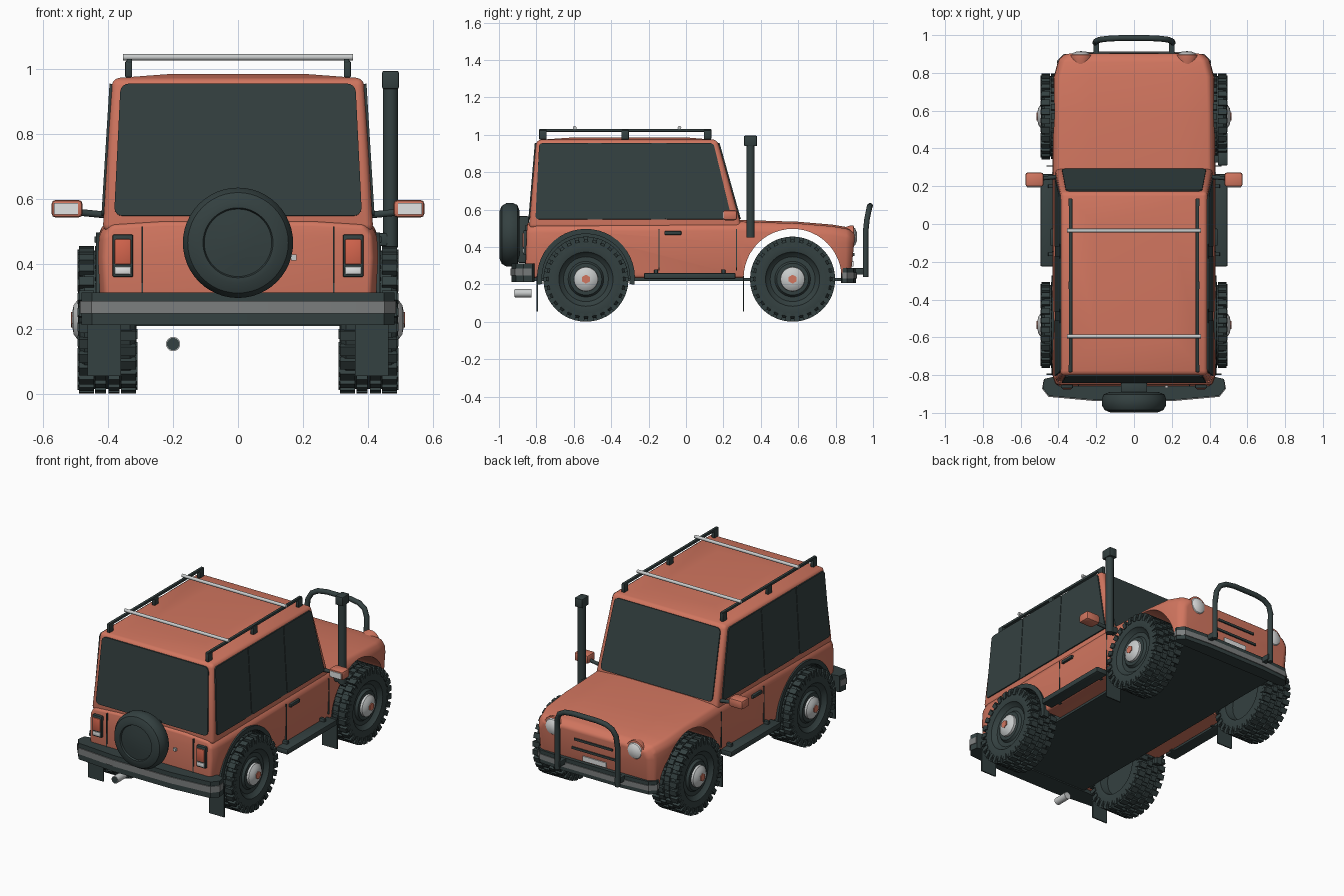
import bpy, bmesh, math
from mathutils import Matrix, Vector

old = bpy.data.objects.get("Cube")
if old:
    bpy.data.objects.remove(old, do_unlink=True)


def material(name, rgb):
    m = bpy.data.materials.new(name)
    m.use_nodes = True
    m.diffuse_color = (*rgb, 1)
    m.node_tree.nodes["Principled BSDF"].inputs["Base Color"].default_value = (*rgb, 1)
    return m


PAINT = material("orange_paint", (0.64, 0.18, 0.115))
DARK = material("dark_trim", (0.034, 0.052, 0.052))
SILVER = material("silver", (0.58, 0.6, 0.6))
GREY = material("grey_strip", (0.2, 0.21, 0.21))
LENS = material("tail_lens", (0.66, 0.13, 0.075))
WHITE = material("white_glass", (0.75, 0.76, 0.76))
parts = []


def finish(name, bm, mat):
    bmesh.ops.recalc_face_normals(bm, faces=bm.faces[:])
    me = bpy.data.meshes.new(name)
    bm.to_mesh(me)
    bm.free()
    me.materials.append(mat)
    ob = bpy.data.objects.new(name, me)
    bpy.context.collection.objects.link(ob)
    parts.append(ob)
    return ob


def box(name, centre, size, mat, bevel=0.0):
    bm = bmesh.new()
    bmesh.ops.create_cube(bm, size=1, matrix=Matrix.Translation(centre) @ Matrix.Diagonal((*size, 1)))
    if bevel:
        bmesh.ops.bevel(bm, geom=bm.edges[:], offset=bevel, segments=2, profile=0.5, affect='EDGES')
    return finish(name, bm, mat)


def loft(name, rings, mat):
    bm = bmesh.new()
    loops = [[bm.verts.new(p) for p in r] for r in rings]
    n = len(loops[0])
    for a, b in zip(loops, loops[1:]):
        for i in range(n):
            j = (i + 1) % n
            bm.faces.new((a[i], a[j], b[j], b[i]))
    bm.faces.new(loops[0])
    bm.faces.new(loops[-1])
    return finish(name, bm, mat)


def prism(name, half, z0, z1, mat):
    """Mirrored plan outline, extruded upward."""
    outline = half + [(-x, y) for x, y in reversed(half)]
    return loft(name, [[(x, y, z) for x, y in outline] for z in (z0, z1)], mat)


def lathe(name, profile, mat, pos, turn=0, steps=48):
    """Profile of (axial, radius) spun about local x, then turned about z."""
    bm = bmesh.new()
    vs = [bm.verts.new((a, 0, r)) for a, r in profile]
    es = [bm.edges.new(p) for p in zip(vs, vs[1:])]
    bmesh.ops.spin(bm, geom=vs + es, cent=(0, 0, 0), axis=(1, 0, 0), angle=math.tau, steps=steps)
    bmesh.ops.remove_doubles(bm, verts=bm.verts[:], dist=0.0002)
    ob = finish(name, bm, mat)
    ob.location, ob.rotation_euler.z = pos, math.radians(turn)
    return ob


def tube(name, pts, r, mat):
    cu = bpy.data.curves.new(name, 'CURVE')
    cu.dimensions, cu.bevel_depth, cu.bevel_resolution, cu.use_fill_caps = '3D', r, 3, True
    sp = cu.splines.new('POLY')
    sp.points.add(len(pts) - 1)
    for p, q in zip(sp.points, pts):
        p.co = (*q, 1)
    cu.materials.append(mat)
    ob = bpy.data.objects.new(name, cu)
    bpy.context.collection.objects.link(ob)
    return ob


def pane(name, corners, thick, mat=DARK, radius=0.025):
    """Round-cornered plate straddling a flat surface."""
    bm = bmesh.new()
    f = bm.faces.new([bm.verts.new(c) for c in corners])
    f.normal_update()
    n = f.normal.copy()
    bmesh.ops.bevel(bm, geom=bm.verts[:], offset=radius, segments=4, profile=0.5, affect='VERTICES')
    bmesh.ops.translate(bm, verts=bm.verts[:], vec=-n * thick / 2)
    new = bmesh.ops.extrude_face_region(bm, geom=bm.faces[:])["geom"]
    bmesh.ops.translate(bm, verts=[v for v in new if isinstance(v, bmesh.types.BMVert)], vec=n * thick)
    return finish(name, bm, mat)


def bake(ob):
    dg = bpy.context.evaluated_depsgraph_get()
    me = bpy.data.meshes.new_from_object(ob.evaluated_get(dg))
    ob.modifiers.clear()
    ob.data = me


def soften(ob, width):
    b = ob.modifiers.new("soft_edges", 'BEVEL')
    b.width, b.segments, b.limit_method, b.angle_limit = width, 3, 'ANGLE', math.radians(28)


# Lower body: cross-sections (bottom y, top y, half width, top z) from tail to nose
REAR_Y, FRONT_Y, AXLE_Z = -0.535, 0.57, 0.228
sections = [(-0.86, -0.85, 0.415, 0.53), (-0.8, -0.8, 0.432, 0.535), (0.28, 0.28, 0.432, 0.545),
            (0.6, 0.6, 0.43, 0.535), (0.78, 0.78, 0.425, 0.52), (0.865, 0.87, 0.4, 0.505),
            (0.88, 0.905, 0.37, 0.478)]
rings = []
for yb, yt, w, t in sections:
    half = [(w - 0.01, 0.235), (w, 0.42), (w - 0.004, t - 0.045), (w - 0.028, t - 0.01), (w * 0.55, t)]
    ring = half + [(-x, z) for x, z in reversed(half)]
    rings.append([(x, yb + (yt - yb) * (z - 0.235) / (t - 0.235), z) for x, z in ring])
body = loft("body", rings, PAINT)
soften(body, 0.014)

# Wheel openings: one through the nose, dark pockets at the rear
cutters = [lathe("front_arch_cutter", [(-1, 0), (-1, 0.262), (1, 0.262), (1, 0)], PAINT, (0, 0.57, 0.235))]
for s in (1, -1):
    cutters.append(lathe("rear_arch_cutter", [(-0.15, 0), (-0.15, 0.25), (0.15, 0.25), (0.15, 0)],
                         DARK, (s * 0.44, REAR_Y, 0.235)))
for c in cutters:
    c.hide_render = True
    m = body.modifiers.new("arch", 'BOOLEAN')
    m.object, m.operation, m.solver, m.material_mode = c, 'DIFFERENCE', 'EXACT', 'TRANSFER'
bake(body)
for c in cutters:
    parts.remove(c)
    bpy.data.objects.remove(c, do_unlink=True)

box("floor", (0, 0, 0.226), (0.62, 1.68, 0.014), DARK)


# Cabin with slightly domed roof
def cabin_at(z):
    t = (z - 0.5) / 0.472
    return 0.417 - 0.029 * t, -0.84 + 0.04 * t, 0.3 - 0.132 * t


def plan(z, w, y0, y1):
    return [(-w, y0, z), (w, y0, z), (w, y1, z), (-w, y1, z)]


cabin = loft("cabin", [plan(0.5, *cabin_at(0.5)), plan(0.972, *cabin_at(0.972)),
                       plan(0.986, 0.2, -0.6, 0.0)], PAINT)
soften(cabin, 0.022)
bake(cabin)

# Windows
LO, HI = 0.548, 0.955
for name, k, wl, wh in (("rear_window", 1, 0.382, 0.362), ("windscreen", 2, 0.382, 0.36)):
    yl, yh = cabin_at(LO)[k], cabin_at(HI)[k]
    pane(name, [(-wl, yl, LO), (wl, yl, LO), (wh, yh, HI), (-wh, yh, HI)], 0.014)
for s in (1, -1):
    xl, xh = s * cabin_at(LO)[0], s * cabin_at(HI)[0]

    def side(name, a, b, c, d, thick):
        pane(name, [(xl, a, LO), (xl, b, LO), (xh, c, HI), (xh, d, HI)], thick, radius=0.018)
    side("side_glass_band", -0.805, 0.245, 0.147, -0.785, 0.008)
    side("rear_side_window", -0.805, -0.51, -0.51, -0.785, 0.014)
    side("middle_side_window", -0.465, -0.17, -0.17, -0.465, 0.014)
    side("front_side_window", -0.12, 0.245, 0.147, -0.12, 0.014)


# Wheels
def wheel(y, s):
    pos, turn = (s * 0.4025, y, AXLE_Z), 0 if s > 0 else 180
    lathe("tyre", [(-0.04, 0), (-0.04, 0.13), (-0.085, 0.14), (-0.09, 0.17), (-0.085, 0.2), (-0.07, 0.213),
                   (0.07, 0.213), (0.085, 0.2), (0.09, 0.17), (0.085, 0.145), (0.075, 0.138),
                   (0.062, 0.12), (0.062, 0.095), (0.076, 0.085), (0.08, 0)], DARK, pos, turn)
    lathe("hubcap", [(0.07, 0.066), (0.09, 0.064), (0.104, 0.045), (0.109, 0.02), (0.109, 0)],
          SILVER, pos, turn, 32)
    lathe("hub_nut", [(0.1, 0.024), (0.113, 0.024), (0.113, 0)], PAINT, pos, turn, 6)
    bm = bmesh.new()
    n = 28
    for i in range(n):
        for ax, length, shift in ((-0.065, 0.046, 0), (-0.021, 0.034, 0.5), (0.021, 0.034, 0), (0.065, 0.046, 0.5)):
            rot = Matrix.Rotation(math.tau * (i + shift) / n, 4, 'X')
            bmesh.ops.create_cube(bm, size=1, matrix=rot @ Matrix.Translation((ax, 0, 0.216))
                                  @ Matrix.Diagonal((length, 0.031, 0.022, 1)))
            if abs(ax) > 0.05:
                bmesh.ops.create_cube(bm, size=1, matrix=rot @ Matrix.Translation((math.copysign(0.084, ax), 0, 0.2))
                                      @ Matrix.Diagonal((0.016, 0.024, 0.034, 1)))
    tread = finish("tyre_tread", bm, DARK)
    tread.location, tread.rotation_euler.z = pos, math.radians(turn)


for s in (1, -1):
    for y in (REAR_Y, FRONT_Y):
        wheel(y, s)
    # Rear arch trim
    arc = [math.radians(-8 + 196 * i / 24) for i in range(25)]
    loft("rear_arch_trim", [[(s * x, REAR_Y + r * math.cos(a), 0.235 + r * math.sin(a))
                             for x, r in ((0.4, 0.235), (0.438, 0.235), (0.438, 0.262), (0.4, 0.262))]
                            for a in arc], DARK)
    # Side step, mud flaps, door details
    box("side_step", (s * 0.458, 0.02, 0.245), (0.075, 0.49, 0.034), DARK, 0.008)
    for y in (-0.16, 0.2):
        box("step_bracket", (s * 0.43, y, 0.255), (0.05, 0.02, 0.05), DARK, 0.004)
    for y in (-0.795, 0.307):
        box("mud_flap", (s * 0.412, y, 0.15), (0.104, 0.007, 0.19), DARK)
    box("door_handle", (s * 0.433, -0.07, 0.475), (0.02, 0.09, 0.02), DARK, 0.004)
    for y in (-0.145, 0.27):
        box("door_gap", (s * 0.425, y, 0.385), (0.016, 0.004, 0.22), DARK)
    # Mirrors
    tube("mirror_arm", [(s * 0.4, 0.25, 0.55), (s * 0.5, 0.24, 0.56)], 0.011, DARK)
    box("mirror", (s * 0.527, 0.235, 0.57), (0.095, 0.075, 0.054), PAINT, 0.012)
    box("mirror_glass", (s * 0.53, 0.198, 0.57), (0.074, 0.008, 0.036), WHITE)
    # Tail lamps and tailgate gap
    box("tail_lamp_frame", (s * 0.355, -0.858, 0.425), (0.064, 0.024, 0.132), DARK, 0.006)
    box("tail_lamp", (s * 0.355, -0.862, 0.437), (0.05, 0.026, 0.078), LENS, 0.004)
    box("reverse_lamp", (s * 0.355, -0.862, 0.38), (0.05, 0.026, 0.024), WHITE, 0.004)
    box("tailgate_gap", (s * 0.295, -0.855, 0.41), (0.005, 0.012, 0.21), DARK)
    # Headlamps
    lathe("headlamp_pod", [(-0.07, 0), (-0.06, 0.045), (-0.01, 0.06), (0.006, 0.06), (0.008, 0.05)],
          PAINT, (s * 0.28, 0.89, 0.455), 90, 32)
    lathe("headlamp", [(0.002, 0.052), (0.014, 0.045), (0.023, 0.025), (0.025, 0)],
          WHITE, (s * 0.28, 0.89, 0.455), 90, 32)
    # Roof rails
    box("roof_rail", (s * 0.335, -0.325, 1.024), (0.018, 0.92, 0.016), DARK, 0.004)
    for y in (-0.765, -0.325, 0.115):
        box("rail_foot", (s * 0.337, y, 1.0), (0.022, 0.04, 0.05), DARK, 0.004)
    # Bull bar mount
    box("bull_bar_mount", (s * 0.2, 0.925, 0.27), (0.03, 0.08, 0.035), DARK, 0.004)

for y in (-0.595, -0.035):
    tube("roof_crossbar", [(-0.355, y, 1.037), (0.355, y, 1.037)], 0.01, SILVER)

# Bumpers with grey strips
prism("rear_bumper", [(0.43, -0.81), (0.475, -0.82), (0.483, -0.87), (0.45, -0.91), (0.2, -0.932)], 0.212, 0.312, DARK)
prism("rear_bumper_strip", [(0.43, -0.82), (0.478, -0.825), (0.487, -0.872), (0.452, -0.915), (0.2, -0.938)],
      0.247, 0.285, GREY)
prism("front_bumper", [(0.37, 0.83), (0.4, 0.835), (0.405, 0.86), (0.37, 0.895), (0.2, 0.908)], 0.208, 0.288, DARK)
prism("front_bumper_strip", [(0.37, 0.835), (0.404, 0.837), (0.409, 0.862), (0.372, 0.899), (0.2, 0.913)],
      0.232, 0.264, GREY)

# Nose: bull bar, grille slots, plate
bar = [(0.205, 0.96, 0.24), (0.205, 0.96, 0.48), (0.2, 0.968, 0.55), (0.18, 0.976, 0.59),
       (0.14, 0.981, 0.612), (0.08, 0.984, 0.62)]
tube("bull_bar", bar + [(-x, y, z) for x, y, z in reversed(bar)], 0.0155, DARK)
for z, w in ((0.36, 0.3), (0.42, 0.26)):
    box("grille_slot", (0, 0.88 + 0.104 * (z - 0.235), z), (w, 0.014, 0.014), DARK)
box("number_plate", (0, 0.89, 0.31), (0.16, 0.012, 0.03), WHITE)

# Snorkel
tube("snorkel_pipe", [(0.47, 0.345, 0.45), (0.47, 0.345, 0.95)], 0.0235, DARK)
box("snorkel_head", (0.47, 0.345, 0.967), (0.052, 0.07, 0.056), DARK, 0.006)
box("snorkel_elbow", (0.44, 0.345, 0.475), (0.06, 0.04, 0.04), DARK, 0.006)

# Spare wheel and exhaust
lathe("spare_wheel", [(0, 0), (0, 0.13), (0.012, 0.16), (0.035, 0.17), (0.07, 0.17), (0.095, 0.155),
                      (0.108, 0.125), (0.108, 0.108), (0.098, 0.104), (0.104, 0.05), (0.106, 0)],
      DARK, (0, -0.89, 0.465), -90)
box("spare_mount", (0, -0.87, 0.44), (0.14, 0.06, 0.25), DARK, 0.008)
box("tailgate_handle", (0.172, -0.861, 0.42), (0.016, 0.014, 0.018), SILVER)
lathe("exhaust", [(0, 0), (0, 0.022), (0.09, 0.022), (0.09, 0.018)], SILVER, (-0.2, -0.825, 0.153), -90, 24)
lathe("exhaust_opening", [(0.086, 0.019), (0.091, 0.019), (0.091, 0)], DARK, (-0.2, -0.825, 0.153), -90, 24)

# Smooth shading with sharp creases
bpy.ops.object.select_all(action='DESELECT')
for ob in parts:
    ob.select_set(True)
bpy.context.view_layer.objects.active = body
bpy.ops.object.shade_smooth_by_angle(angle=math.radians(35))
